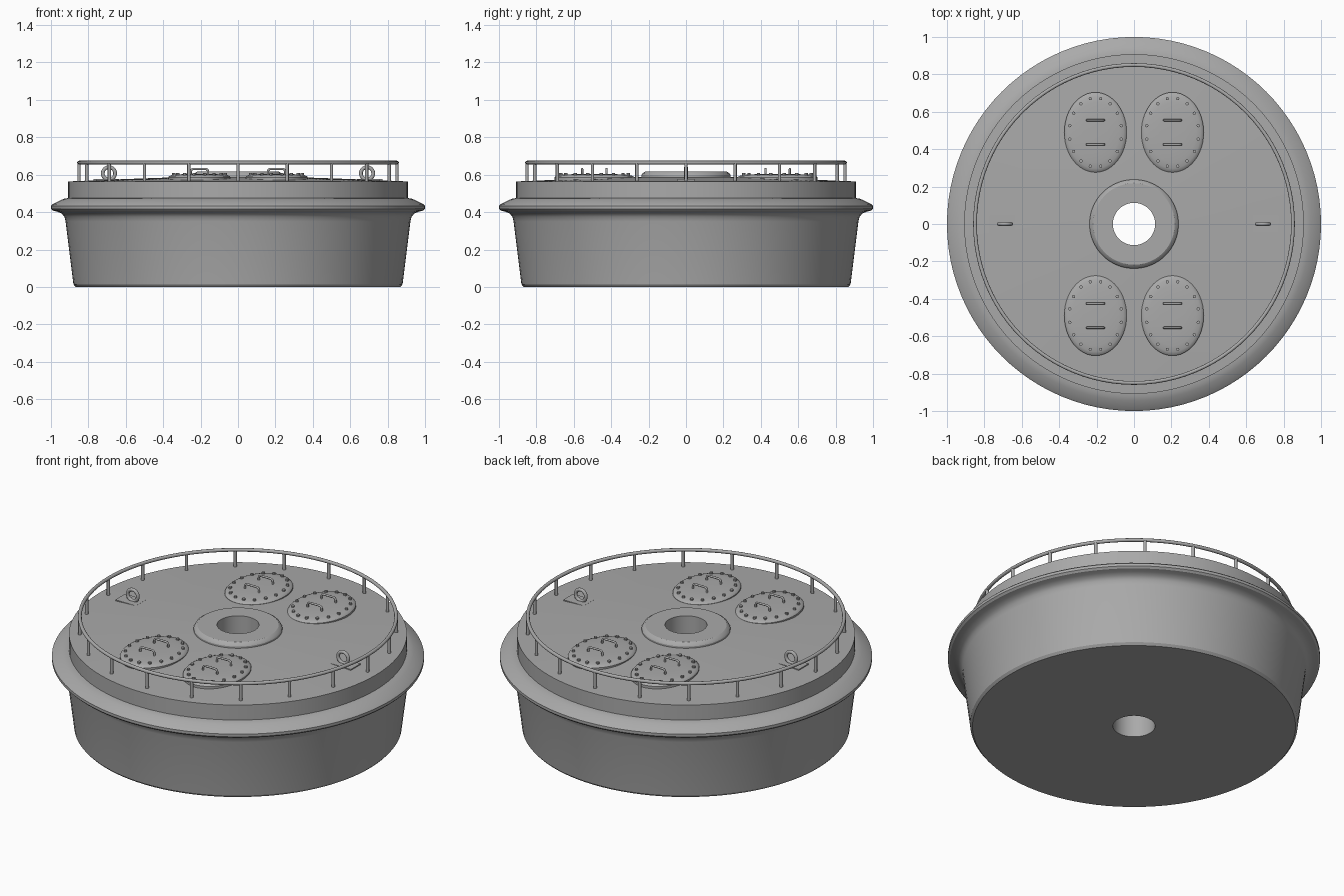
import bpy, bmesh
from math import sin, cos, pi, radians
from mathutils import Vector

if "Cube" in bpy.data.objects:
    bpy.data.objects.remove(bpy.data.objects["Cube"])

steel = bpy.data.materials.new("plain grey steel")
steel.use_nodes = True
GREY = (0.4, 0.4, 0.4, 1)
steel.diffuse_color = GREY
steel.node_tree.nodes["Principled BSDF"].inputs["Base Color"].default_value = GREY


def finish(obj, angle=30):
    obj.data.materials.clear()
    obj.data.materials.append(steel)
    bpy.ops.object.select_all(action="DESELECT")
    obj.select_set(True)
    bpy.context.view_layer.objects.active = obj
    bpy.ops.object.shade_smooth_by_angle(angle=radians(angle))
    return obj


def lathe(name, profile, closed=False, segments=96, scale=(1, 1), centre=(0, 0)):
    """Revolve (radius, z) points about z, with optional oval scaling."""
    bm = bmesh.new()
    rings = []
    for r, z in profile:
        angles = [2 * pi * i / segments for i in range(segments)]
        rings.append([bm.verts.new((centre[0] + r * scale[0] * cos(a),
                                    centre[1] + r * scale[1] * sin(a), z)) for a in angles])
    pairs = list(zip(rings, rings[1:]))
    if closed:
        pairs.append((rings[-1], rings[0]))
    else:
        bm.faces.new(rings[0][::-1])
        bm.faces.new(rings[-1])
    for low, high in pairs:
        for i in range(segments):
            j = (i + 1) % segments
            bm.faces.new((low[i], low[j], high[j], high[i]))
    bmesh.ops.recalc_face_normals(bm, faces=bm.faces)
    mesh = bpy.data.meshes.new(name)
    bm.to_mesh(mesh)
    bm.free()
    obj = bpy.data.objects.new(name, mesh)
    bpy.context.collection.objects.link(obj)
    return finish(obj)


def cylinder(name, x, y, z0, z1, r, sides):
    bpy.ops.mesh.primitive_cylinder_add(vertices=sides, radius=r, depth=z1 - z0,
                                        location=(x, y, (z0 + z1) / 2))
    bpy.context.object.name = name
    return finish(bpy.context.object)


def tube(name, points, r):
    """Round bar swept along a path, converted to mesh."""
    curve = bpy.data.curves.new(name, "CURVE")
    curve.dimensions = "3D"
    curve.bevel_depth = r
    curve.bevel_resolution = 2
    curve.use_fill_caps = True
    spline = curve.splines.new("POLY")
    spline.points.add(len(points) - 1)
    for p, co in zip(spline.points, points):
        p.co = (*co, 1)
    obj = bpy.data.objects.new(name, curve)
    bpy.context.collection.objects.link(obj)
    bpy.ops.object.select_all(action="DESELECT")
    obj.select_set(True)
    bpy.context.view_layer.objects.active = obj
    bpy.ops.object.convert(target="MESH")
    return finish(bpy.context.object, 50)


def ring(name, location, major, minor, segments, rotation=(0, 0, 0)):
    bpy.ops.mesh.primitive_torus_add(major_radius=major, minor_radius=minor,
                                     major_segments=segments, minor_segments=12,
                                     location=location, rotation=rotation)
    bpy.context.object.name = name
    return finish(bpy.context.object, 50)


# Buoy hull: tapered drum, rounded flange, gently domed deck, collar and central bore
lathe("hull", [
    (0.113, 0), (0.868, 0), (0.88, 0.014), (0.922, 0.35), (0.928, 0.375),
    (0.942, 0.392), (0.965, 0.402), (0.99, 0.408), (1.0, 0.418), (1.0, 0.434),
    (0.99, 0.443), (0.945, 0.466), (0.925, 0.473), (0.908, 0.475), (0.908, 0.564),
    (0.65, 0.575), (0.4, 0.584), (0.238, 0.588), (0.238, 0.598), (0.232, 0.608),
    (0.218, 0.617), (0.113, 0.617)], closed=True)

# Guard rail on twenty posts
RAIL = 0.85
ring("guard_rail", (0, 0, 0.665), RAIL, 0.01, 96)
for i in range(20):
    a = i * pi / 10
    cylinder("rail_post", RAIL * sin(a), -RAIL * cos(a), 0.56, 0.665, 0.009, 12)

# Four oval hatches, each with a ring of bolts and two grab handles
RX, RY = 0.167, 0.214
for sx in (-1, 1):
    for sy in (-1, 1):
        cx, cy = sx * 0.206, sy * 0.49
        lathe("hatch_cover", [(1, 0.562), (1, 0.586), (0.97, 0.592), (0.9, 0.597),
                              (0.75, 0.601), (0.4, 0.604)],
              segments=48, scale=(RX, RY), centre=(cx, cy))
        for i in range(16):
            a = (i + 0.5) * pi / 8
            cylinder("hatch_bolt", cx + 0.84 * RX * cos(a), cy + 0.86 * RY * sin(a),
                     0.592, 0.608, 0.009, 8)
        for dy in (-0.065, 0.065):
            half, bend, top = 0.046, 0.014, 0.631
            path = [Vector((cx - half, cy + dy, 0.595))]
            for side, start in ((-1, pi), (1, pi / 2)):
                for k in range(5):
                    a = start - k * pi / 8
                    path.append(Vector((cx + side * (half - bend) + bend * cos(a), cy + dy,
                                        top - bend + bend * sin(a))))
            path.append(Vector((cx + half, cy + dy, 0.595)))
            tube("hatch_handle", path, 0.006)

# Lifting eyes on base plates
for s in (-1, 1):
    bpy.ops.mesh.primitive_cube_add(size=1, location=(s * 0.705, 0, 0.569))
    plate = bpy.context.object
    plate.name = "lifting_plate"
    plate.scale = (0.135, 0.092, 0.014)
    finish(plate)
    ring("lifting_eye", (s * 0.69, 0, 0.607), 0.033, 0.01, 32, (pi / 2, 0, 0))
